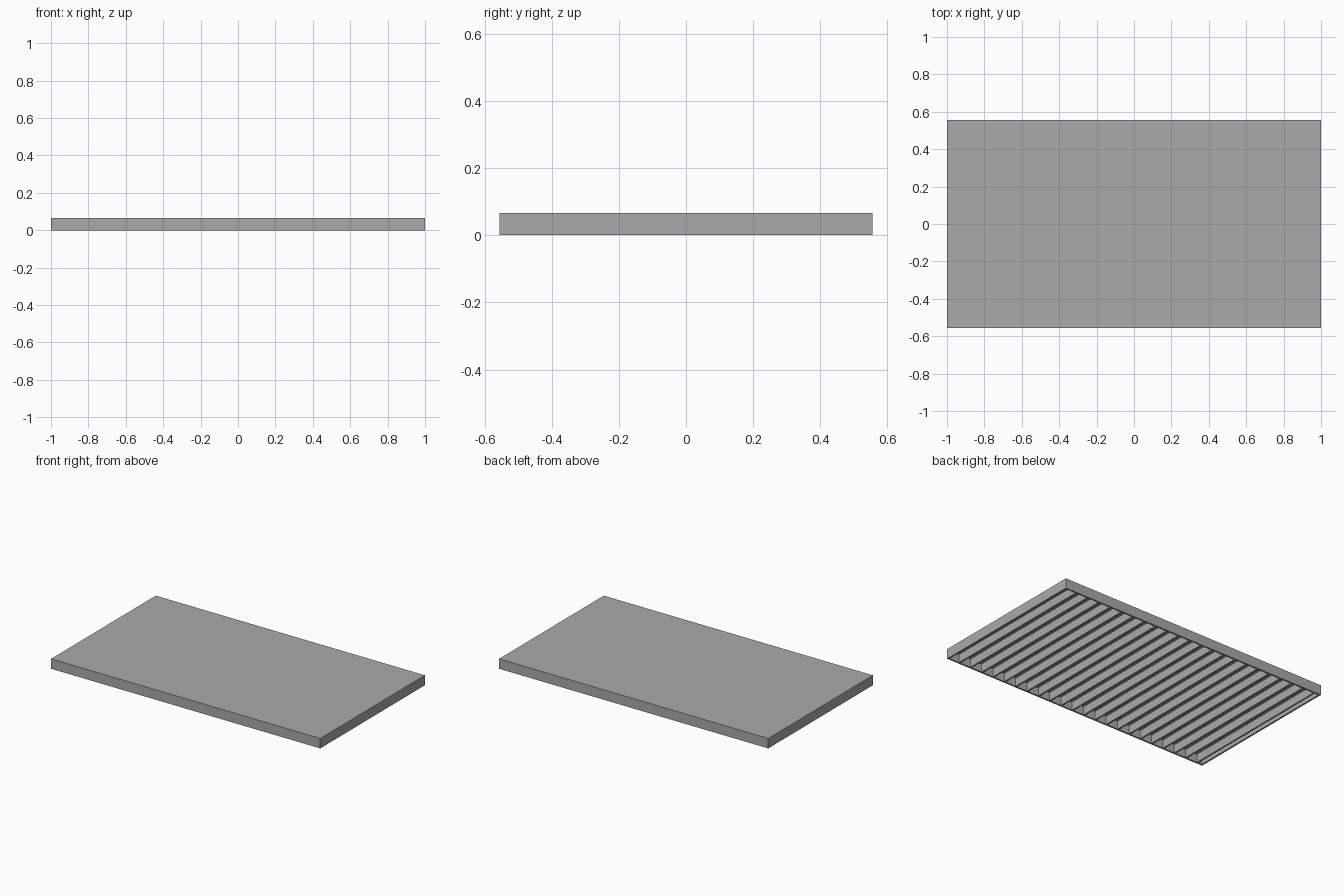
import bpy
import bmesh

if "Cube" in bpy.data.objects:
    bpy.data.objects.remove(bpy.data.objects["Cube"])

LENGTH, DEPTH, HEIGHT = 2.0, 1.111, 0.0667
WALL = 0.0111          # thickness of top sheet, rim and ribs
PITCH = 0.0889         # rib spacing, counted from the right end
RIBS = 22

grey = bpy.data.materials.new("grey")
grey.diffuse_color = (0.4, 0.4, 0.4, 1)
grey.use_nodes = True
grey.node_tree.nodes["Principled BSDF"].inputs["Base Color"].default_value = grey.diffuse_color


def finish(name, bm):
    mesh = bpy.data.meshes.new(name)
    bm.to_mesh(mesh)
    bm.free()
    mesh.materials.append(grey)
    obj = bpy.data.objects.new(name, mesh)
    bpy.context.collection.objects.link(obj)
    return obj


def box(name, x0, x1, y0, y1, z0, z1):
    bm = bmesh.new()
    bmesh.ops.create_cube(bm, size=1)
    bmesh.ops.scale(bm, vec=(x1 - x0, y1 - y0, z1 - z0), verts=bm.verts)
    bmesh.ops.translate(bm, vec=((x0 + x1) / 2, (y0 + y1) / 2, (z0 + z1) / 2), verts=bm.verts)
    return finish(name, bm)


# Shallow shell: a slab whose underside is inset and pushed up
bm = bmesh.new()
bmesh.ops.create_cube(bm, size=1)
bmesh.ops.scale(bm, vec=(LENGTH, DEPTH, HEIGHT), verts=bm.verts)
bmesh.ops.translate(bm, vec=(0, 0, HEIGHT / 2), verts=bm.verts)
bm.normal_update()
under = min(bm.faces, key=lambda f: f.calc_center_median().z)
bmesh.ops.inset_region(bm, faces=[under], thickness=WALL, use_even_offset=True)
walls = bmesh.ops.extrude_face_region(bm, geom=[under])
raised = [v for v in walls["geom"] if isinstance(v, bmesh.types.BMVert)]
bmesh.ops.translate(bm, vec=(0, 0, HEIGHT - WALL), verts=raised)
if under.is_valid:
    bmesh.ops.delete(bm, geom=[under], context="FACES_ONLY")
bmesh.ops.recalc_face_normals(bm, faces=bm.faces)
finish("panel_shell", bm)

# Stiffening ribs across the underside
y = DEPTH / 2 - WALL
for i in range(1, RIBS + 1):
    x = LENGTH / 2 - i * PITCH
    box(f"rib_{i}", x - WALL / 2, x + WALL / 2, -y, y, 0, HEIGHT - WALL)
